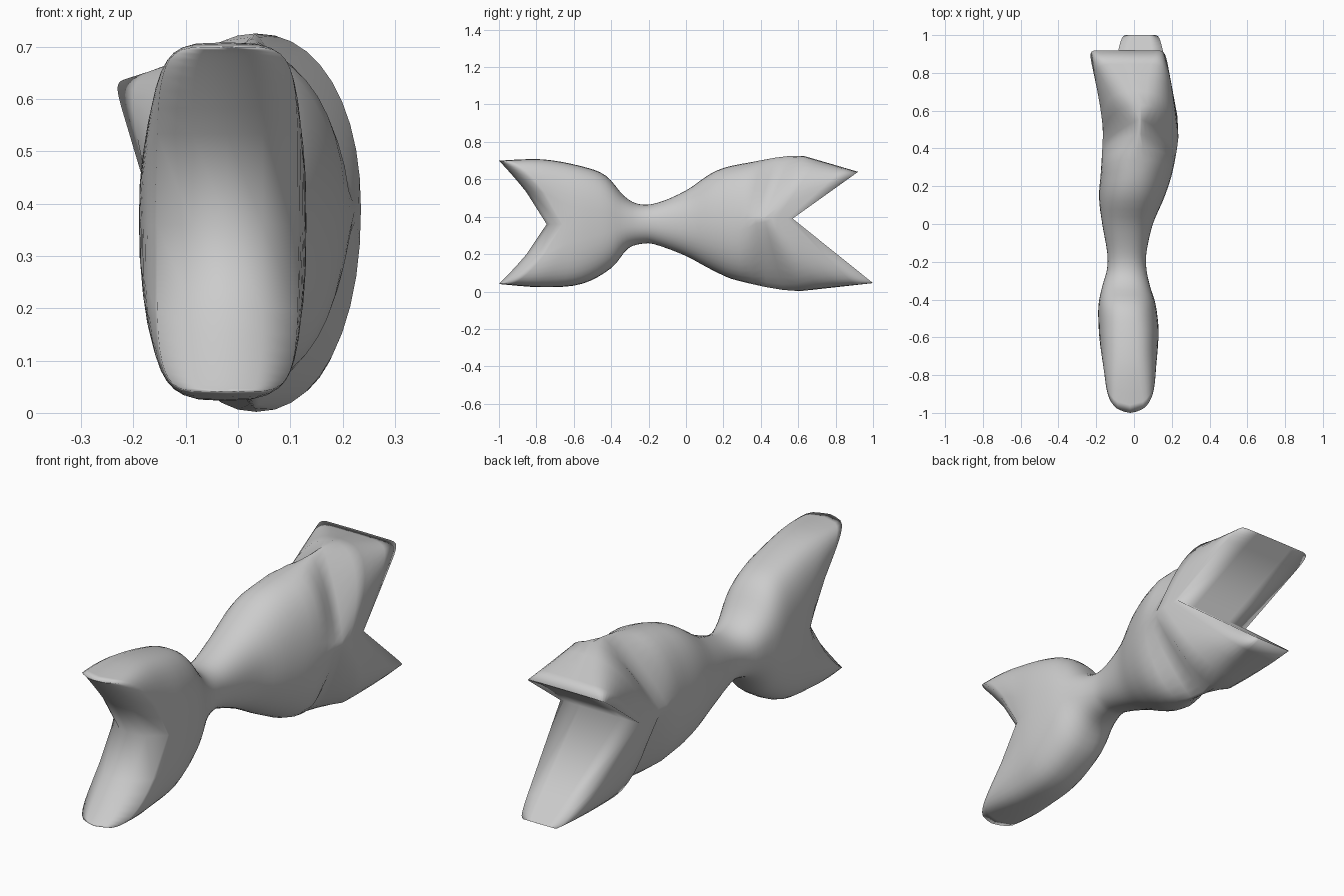
import bpy, bmesh, math

if "Cube" in bpy.data.objects:
    bpy.data.objects.remove(bpy.data.objects["Cube"])

N, SUB, COLS = 40, 4, 4
# Stations front to back: top y,z / bottom y,z / middle y,z / left x, right x / roundness / end doming
ST = [
    (-1.00, .70, -1.00, .040, -.745, .36, -.155, .115, 5.5, .08),
    (-.77, .707, -.77, .023, -.66, .36, -.178, .127, 3.3, .03),
    (-.56, .67, -.56, .040, -.55, .365, -.187, .130, 2.8, 0),
    (-.43, .62, -.40, .125, -.43, .37, -.188, .115, 2.5, 0),
    (-.33, .51, -.31, .230, -.33, .37, -.168, .085, 2.3, 0),
    (-.25, .467, -.22, .257, -.24, .363, -.143, .066, 2.2, 0),
    (-.15, .475, -.15, .247, -.15, .363, -.142, .066, 2.2, 0),
    (.00, .54, .00, .190, .00, .365, -.168, .100, 2.2, 0),
    (.16, .645, .15, .110, .14, .37, -.185, .160, 2.2, 0),
    (.34, .69, .29, .055, .28, .38, -.175, .205, 2.15, 0),
    (.63, .725, .61, .002, .46, .39, -.165, .235, 2.15, 0),
    (.92, .64, 1.00, .045, .57, .39, -.165, .230, 16, 0),
]


def catmull(a, b, c, d, t):
    return [.5 * (2*q + (r - p)*t + (2*p - 5*q + 4*r - s)*t*t + (3*q - p - 3*r + s)*t**3)
            for p, q, r, s in zip(a, b, c, d)]


def refine(rows):
    out = []
    for i in range(len(rows) - 1):
        a, d = rows[max(i - 1, 0)], rows[min(i + 2, len(rows) - 1)]
        last = i == len(rows) - 2
        for k in range(SUB):
            t = k / SUB
            if last:
                out.append([p + (q - p)*t for p, q in zip(rows[i], rows[i + 1])])
                # let the tip square off only near its end
                out[-1][8] = 1 / (1/rows[i][8]*(1 - t) + t/rows[i + 1][8])
            else:
                out.append(catmull(a, rows[i], rows[i + 1], d, t))
    return out + [list(rows[-1])]


def point(s, u, v, tail):
    """Surface point at width fraction u and height fraction v; tail is 1 at the back tips."""
    yt, zt, yb, zb, ym, zm, xl, xr, _, dome = s
    a = abs(v)
    ye, ze = (yt, zt) if v > 0 else (yb, zb)
    # prong tips: upper one leans left, lower one narrows
    tl, tr = (-.24, .165) if v > 0 else (-.065, .135)
    xl += (tl - xl)*a*tail
    xr += (tr - xr)*a*tail
    bend = a**1.25 if dome > 0 else a
    return ((xl + xr)/2 + u*(xr - xl)/2, ym + (ye - ym)*bend + dome*u*u, zm + (ze - zm)*a)


def ring_uv(k, p):
    c, s = math.cos(2*math.pi*k/N), math.sin(2*math.pi*k/N)
    f = lambda w: 0 if abs(w) < 1e-6 else math.copysign(abs(w)**(2/p), w)
    return f(c), f(s)


bm = bmesh.new()
rows = refine(ST)
tails = [max(0, (i - (len(rows) - 1 - SUB)) / SUB) for i in range(len(rows))]

# Lofted skin
rings = [[bm.verts.new(point(s, *ring_uv(k, s[8]), t)) for k in range(N)]
         for s, t in zip(rows, tails)]
for a, b in zip(rings, rings[1:]):
    for k in range(N):
        j = (k + 1) % N
        bm.faces.new((a[k], a[j], b[j], b[k]))

# V-notched ends, filled row by row between the two sides
for i in (0, len(rows) - 1):
    s, ring, t = rows[i], rings[i], tails[i]
    lines = []
    for k in range(-N//4, N//4 + 1):
        right, left = ring[k % N], ring[(N//2 - k) % N]
        if right is left:
            lines.append([right]*(COLS + 1))
            continue
        u, v = ring_uv(k, s[8])
        inner = [bm.verts.new(point(s, u*(1 - 2*c/COLS), v, t)) for c in range(1, COLS)]
        lines.append([right] + inner + [left])
    for a, b in zip(lines, lines[1:]):
        for c in range(COLS):
            bm.faces.new(list(dict.fromkeys((a[c], a[c + 1], b[c + 1], b[c]))))

bmesh.ops.recalc_face_normals(bm, faces=bm.faces)
# Smooth all over, notches included
for f in bm.faces:
    f.smooth = True
mesh = bpy.data.meshes.new("notched_bow_body")
bm.to_mesh(mesh)
bm.free()
body = bpy.data.objects.new("notched_bow_body", mesh)
bpy.context.collection.objects.link(body)
